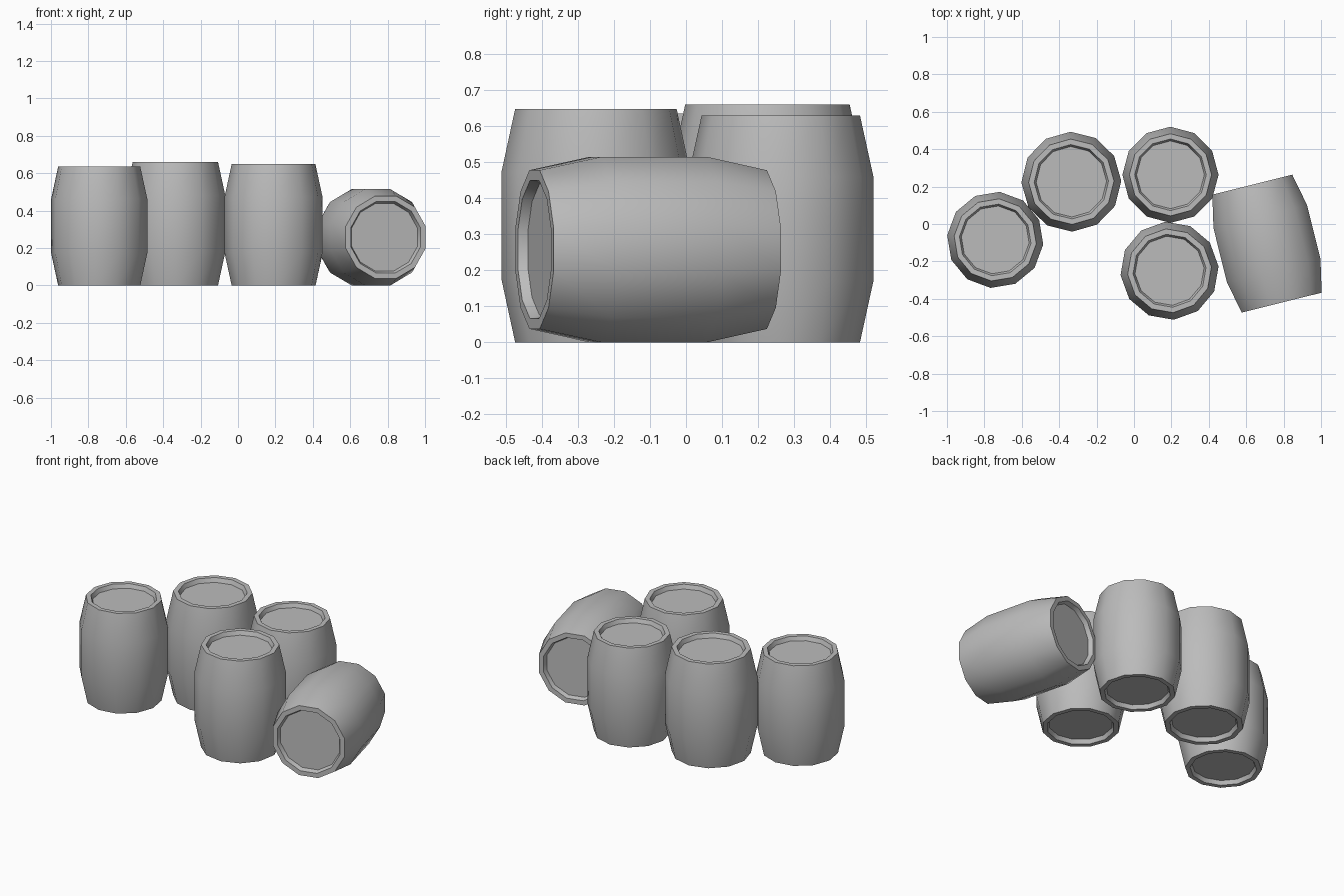
import bpy
import bmesh
from math import cos, sin, pi, radians
from mathutils import Matrix

cube = bpy.data.objects.get("Cube")
if cube:
    bpy.data.objects.remove(cube, do_unlink=True)

grey = bpy.data.materials.new("plain grey")
grey.use_nodes = True
COLOUR = (0.5, 0.5, 0.5, 1)
grey.diffuse_color = COLOUR
grey.node_tree.nodes["Principled BSDF"].inputs["Base Color"].default_value = COLOUR

SIDES = 12
# Upper half profile (radius, height) of a barrel with unit height and belly radius:
# belly, rim outer edge, rim inner edge, recessed head
HALF = [(1, 0.23), (0.855, 0.5), (0.745, 0.5), (0.705, 0.46)]
PROFILE = [(r, -h) for r, h in reversed(HALF)] + HALF


def barrel(name, radius, height, matrix):
    """Lathe a barrel around z, centred on its own origin."""
    bm = bmesh.new()
    rings = []
    for r, h in PROFILE:
        rings.append([bm.verts.new((r * radius * cos(2 * pi * i / SIDES),
                                    r * radius * sin(2 * pi * i / SIDES),
                                    h * height)) for i in range(SIDES)])
    for low, high in zip(rings, rings[1:]):
        for i in range(SIDES):
            j = (i + 1) % SIDES
            bm.faces.new((low[i], low[j], high[j], high[i]))
    # Flat heads at both ends
    bm.faces.new(reversed(rings[0]))
    bm.faces.new(rings[-1])
    bmesh.ops.recalc_face_normals(bm, faces=bm.faces)
    mesh = bpy.data.meshes.new(name)
    bm.to_mesh(mesh)
    bm.free()
    mesh.materials.append(grey)
    obj = bpy.data.objects.new(name, mesh)
    bpy.context.collection.objects.link(obj)
    obj.matrix_world = matrix
    bpy.ops.object.select_all(action="DESELECT")
    obj.select_set(True)
    bpy.context.view_layer.objects.active = obj
    bpy.ops.object.shade_smooth_by_angle(angle=radians(35))


# Standing barrels: name, x, y, radius, height, turn in degrees
STANDING = [
    ("barrel_right", -0.742, -0.085, 0.258, 0.635, -5.5),
    ("barrel_back_right", -0.335, 0.226, 0.267, 0.66, 1),
    ("barrel_back_left", 0.195, 0.263, 0.257, 0.63, 0),
    ("barrel_front_left", 0.19, -0.25, 0.263, 0.648, 5),
]
for name, x, y, radius, height, turn in STANDING:
    place = Matrix.Translation((x, y, height / 2)) @ Matrix.Rotation(radians(turn), 4, "Z")
    barrel(name, radius, height, place)

# Barrel lying on one of its flat sides
lying = (Matrix.Translation((0.711, -0.105, 0.2575))
         @ Matrix.Rotation(radians(14), 4, "Z")
         @ Matrix.Rotation(radians(90), 4, "X")
         @ Matrix.Rotation(radians(15), 4, "Z"))
barrel("barrel_lying", 0.2666, 0.65, lying)
